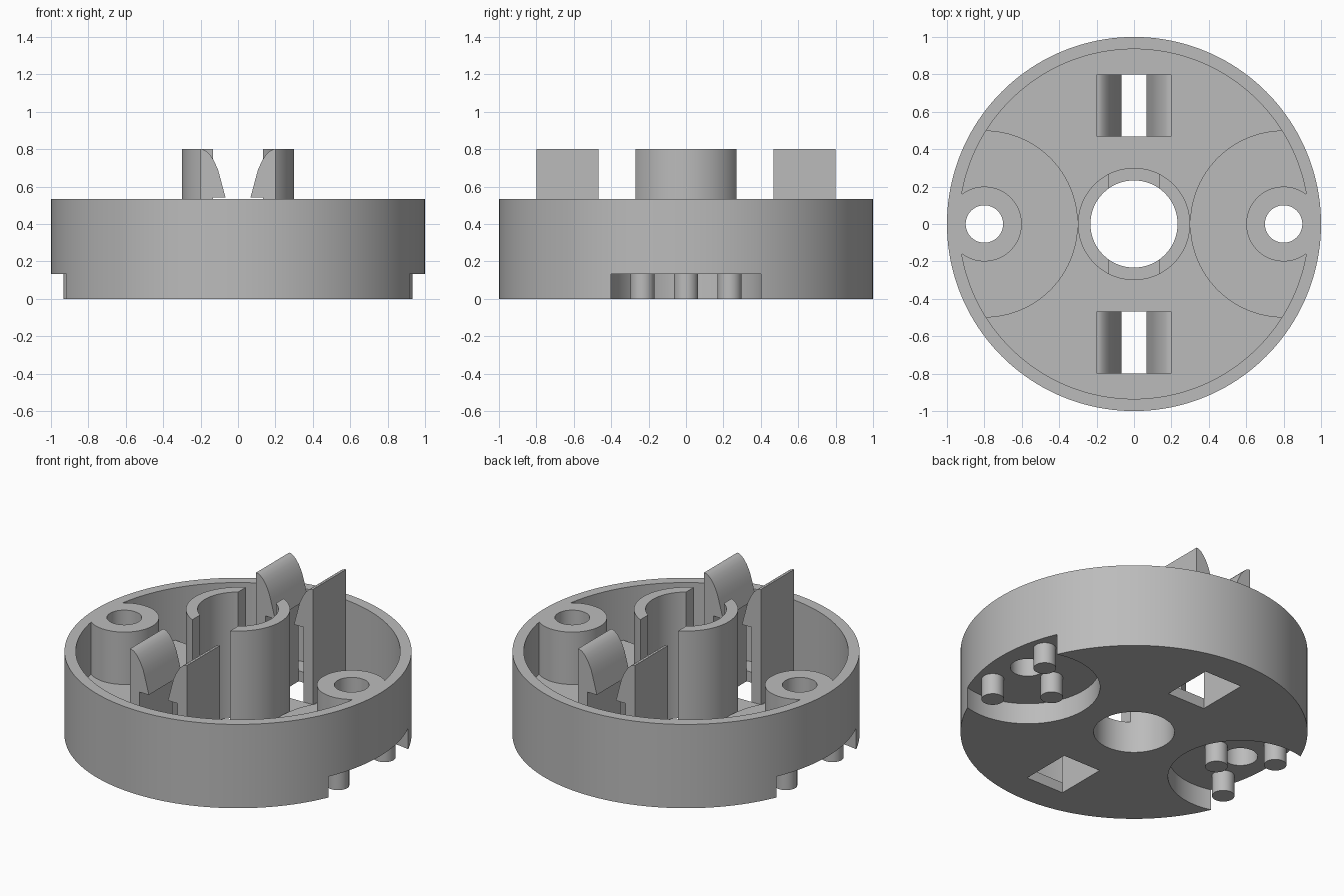
import bpy, bmesh, math

if "Cube" in bpy.data.objects:
    bpy.data.objects.remove(bpy.data.objects["Cube"])

grey = bpy.data.materials.new("plain grey")
grey.diffuse_color = (0.5, 0.5, 0.5, 1)
grey.use_nodes = True
grey.node_tree.nodes["Principled BSDF"].inputs["Base Color"].default_value = grey.diffuse_color


def make(name, bm):
    bmesh.ops.recalc_face_normals(bm, faces=bm.faces)
    me = bpy.data.meshes.new(name)
    bm.to_mesh(me)
    bm.free()
    me.materials.append(grey)
    ob = bpy.data.objects.new(name, me)
    bpy.context.collection.objects.link(ob)
    return ob


def prism(name, pts, lo, hi, axis="z"):
    """Extrude a closed outline along z (x, y points) or y (x, z points)."""
    bm = bmesh.new()
    place = (lambda p, d: (p[0], p[1], d)) if axis == "z" else (lambda p, d: (p[0], d, p[1]))
    a = [bm.verts.new(place(p, lo)) for p in pts]
    b = [bm.verts.new(place(p, hi)) for p in pts]
    bm.faces.new(a)
    bm.faces.new(b)
    n = len(pts)
    for i in range(n):
        j = (i + 1) % n
        bm.faces.new((a[i], a[j], b[j], b[i]))
    return make(name, bm)


def cylinder(name, r, lo, hi, x=0, y=0, n=96):
    ang = [2 * math.pi * i / n for i in range(n)]
    return prism(name, [(x + r * math.cos(a), y + r * math.sin(a)) for a in ang], lo, hi)


def box(name, x0, x1, y0, y1, lo, hi):
    return prism(name, [(x0, y0), (x1, y0), (x1, y1), (x0, y1)], lo, hi)


def activate(ob):
    bpy.ops.object.select_all(action="DESELECT")
    ob.select_set(True)
    bpy.context.view_layer.objects.active = ob


def cut(ob, cutter):
    activate(ob)
    mod = ob.modifiers.new("cut", "BOOLEAN")
    mod.operation, mod.solver, mod.object = "DIFFERENCE", "EXACT", cutter
    bpy.ops.object.modifier_apply(modifier=mod.name)
    bpy.data.objects.remove(cutter)


RIM, FLOOR, PAD, RECESS, TOP = 0.533, 0.067, 0.2, 0.133, 0.8

# Cavity shape, leaving raised pads and screw bosses standing
cavity = cylinder("cavity", 0.935, FLOOR, 1.0, n=160)
for s in (-1, 1):
    cut(cavity, cylinder("pad", 0.5, -0.1, PAD, 0.8 * s))
    cut(cavity, cylinder("boss", 0.2, -0.2, 1.2, 0.8 * s))

# Round cup body with holes, underside recesses and clip windows
body = cylinder("cup_body", 1.0, 0, RIM, n=160)
cut(body, cavity)
cut(body, cylinder("centre_hole", 0.233, -0.1, 0.3))
for s in (-1, 1):
    cut(body, cylinder("recess", 0.417, -0.1, RECESS, 0.8 * s))
    cut(body, cylinder("screw_hole", 0.1, -0.1, 1.0, 0.8 * s, n=64))
    y0, y1 = sorted((0.467 * s, 0.8 * s))
    cut(body, box("window", -0.133, 0.133, y0, y1, -0.1, 0.15))

# Central tube split by a slot
tube = cylinder("centre_tube", 0.3, FLOOR, TOP)
cut(tube, cylinder("bore", 0.233, -0.1, 1.0))
cut(tube, box("slot", -0.133, 0.133, -0.5, 0.5, PAD, 1.0))
parts = [body, tube]

# Snap clips: upright plate with a curved hook facing inward
hook = [(0.2, FLOOR), (0.2, TOP), (0.19, TOP), (0.17, 0.79), (0.15, 0.77), (0.133, 0.745),
        (0.12, 0.72), (0.107, 0.69), (0.097, 0.655), (0.067, 0.542), (0.133, 0.542), (0.133, FLOOR)]
for sx in (-1, 1):
    for sy in (-1, 1):
        parts.append(prism("snap_clip", [(x * sx, z) for x, z in hook], 0.467 * sy, 0.8 * sy, "y"))

# Three small pins in each underside recess
for s in (-1, 1):
    for x, y in ((0.867, 0.233), (0.867, -0.233), (0.62, 0)):
        parts.append(cylinder("locating_pin", 0.065, 0, RECESS + 0.01, x * s, y, n=40))

for ob in parts:
    activate(ob)
    bpy.ops.object.shade_smooth_by_angle(angle=math.radians(30))
